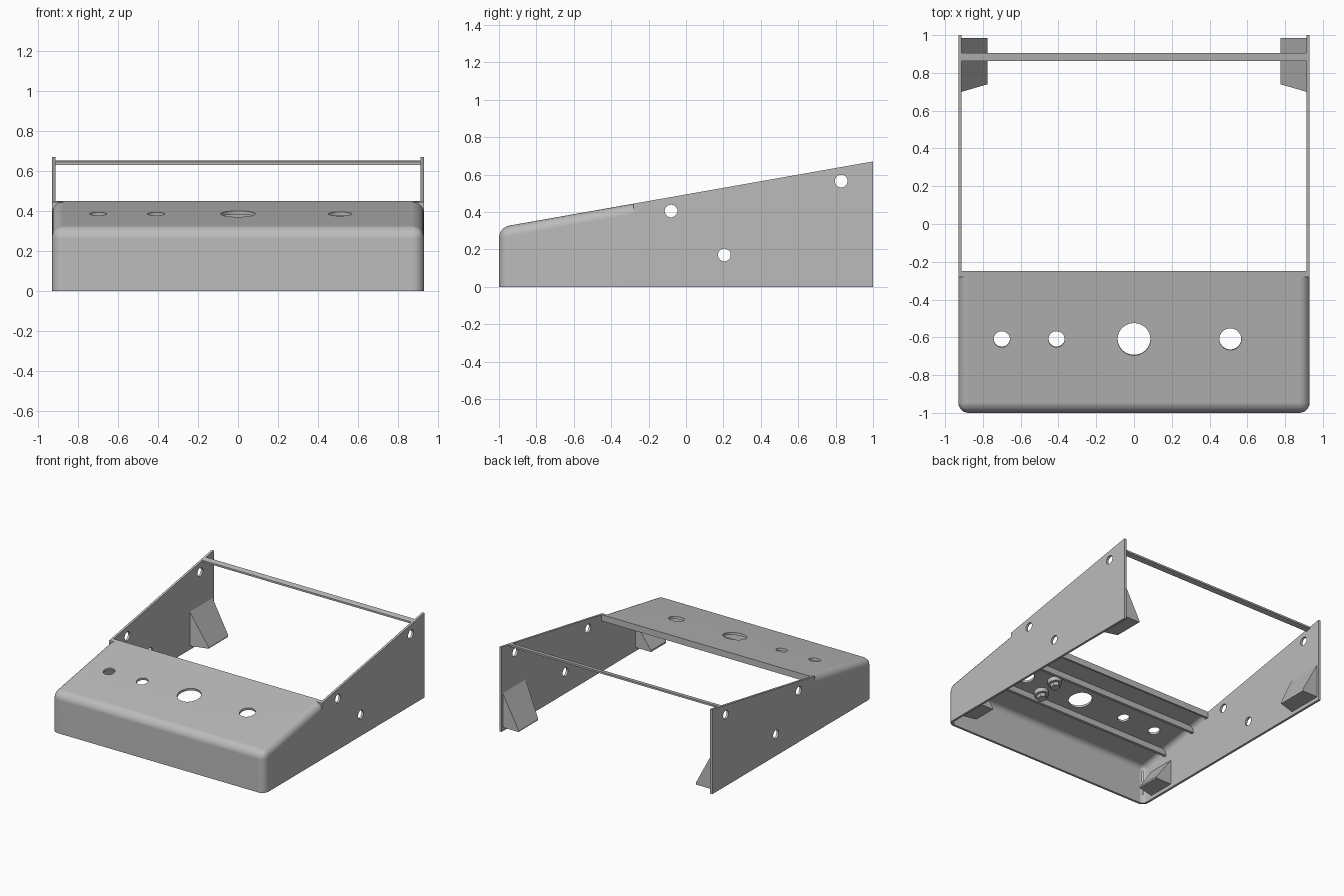
import bpy, bmesh, math
from mathutils import Matrix, Vector

cube = bpy.data.objects.get("Cube")
if cube:
    bpy.data.objects.remove(cube, do_unlink=True)

TILT = math.radians(10)
SLOPE = math.tan(TILT)
W, T = 0.93, 0.018                 # half width, sheet thickness

grey = bpy.data.materials.new("sheet_grey")
grey.use_nodes = True
COLOUR = (0.5, 0.5, 0.5, 1)
grey.diffuse_color = COLOUR
grey.node_tree.nodes["Principled BSDF"].inputs["Base Color"].default_value = COLOUR


def top(y):
    """Height of the sloping top line."""
    return 0.67 - SLOPE * (1 - y)


def finish(name, bm):
    bmesh.ops.recalc_face_normals(bm, faces=bm.faces)
    me = bpy.data.meshes.new(name)
    bm.to_mesh(me)
    bm.free()
    me.materials.append(grey)
    ob = bpy.data.objects.new(name, me)
    bpy.context.collection.objects.link(ob)
    return ob


def prism(name, profile, x0, x1, radius=0):
    """Extrude a (y, z) profile along x; radius rounds front corners and top edges."""
    bm = bmesh.new()
    a = [bm.verts.new((x0, y, z)) for y, z in profile]
    b = [bm.verts.new((x1, y, z)) for y, z in profile]
    bm.faces.new(a)
    bm.faces.new(b[::-1])
    n = len(a)
    for i in range(n):
        j = (i + 1) % n
        bm.faces.new((a[i], b[i], b[j], a[j]))
    if radius:
        # profile order: front bottom, front top, back top, back bottom
        pairs = [(a[0], a[1]), (b[0], b[1]), (a[1], b[1]), (a[1], a[2]), (b[1], b[2])]
        bm.edges.ensure_lookup_table()
        edges = [e for e in bm.edges for p in pairs if set(e.verts) == set(p)]
        bmesh.ops.bevel(bm, geom=edges, offset=radius, segments=6, profile=0.5,
                        affect='EDGES', clamp_overlap=False)
    return finish(name, bm)


def cylinder(name, centre, radius, depth, rotation, sides=32):
    bm = bmesh.new()
    bmesh.ops.create_cone(bm, cap_ends=True, segments=sides, radius1=radius, radius2=radius,
                          depth=depth, matrix=Matrix.Translation(centre) @ rotation)
    return finish(name, bm)


def cut(ob, cutters):
    """Subtract the cutters, bake the result and drop the cutters."""
    for c in cutters:
        m = ob.modifiers.new("cut", 'BOOLEAN')
        m.object, m.operation, m.solver = c, 'DIFFERENCE', 'EXACT'
        c.hide_render = True
    dg = bpy.context.evaluated_depsgraph_get()
    dg.update()
    me = bpy.data.meshes.new_from_object(ob.evaluated_get(dg))
    ob.modifiers.clear()
    ob.data = me
    for c in cutters:
        bpy.data.objects.remove(c, do_unlink=True)


def smooth(ob):
    bpy.ops.object.select_all(action='DESELECT')
    ob.select_set(True)
    bpy.context.view_layer.objects.active = ob
    bpy.ops.object.shade_smooth_by_angle(angle=math.radians(30))
    m = ob.modifiers.new("flat_panels", 'WEIGHTED_NORMAL')
    m.keep_sharp = True


TILT_X = Matrix.Rotation(TILT, 4, 'X')      # square to the sloping panel
ALONG_X = Matrix.Rotation(math.pi / 2, 4, 'Y')

# Front cover: rounded hollow wedge, open below and behind
BACK = -0.28
shell = prism("front_cover", [(-1, 0), (-1, top(-1)), (BACK, top(BACK)), (BACK, 0)], -W, W, 0.055)
yi, drop = -1 + T, T / math.cos(TILT)
hollow = prism("hollow", [(yi, -0.2), (yi, top(yi) - drop), (0.2, top(0.2) - drop), (0.2, -0.2)],
               -W + T, W - T, 0.055 - T)
holes = [cylinder("hole", (x, -0.61, top(-0.61)), r, 0.2, TILT_X)
         for x, r in ((-0.7, 0.043), (-0.41, 0.043), (0, 0.087), (0.51, 0.058))]
cut(shell, [hollow] + holes)
smooth(shell)

# Rear edge of the panel, folded downwards
END = -0.25
prism("panel_rear_lip", [(BACK, top(BACK)), (END, top(END)), (END, top(END) - 0.05),
                         (END - 0.015, top(END) - 0.05), (END - 0.015, top(END) - 0.018),
                         (BACK, top(BACK) - drop)], -W + T, W - T)

# Stiffening ribs under the panel
for name, y in (("front_rib", -0.75), ("rear_rib", -0.44)):
    z = top(y) - T
    c, s = math.cos(TILT), math.sin(TILT)
    prism(name, [(y + u * c - v * s, z + u * s + v * c)
                 for u, v in ((0, 0), (0.018, 0), (0.018, -0.055), (0, -0.055))], -W + T, W - T)

# Threaded fixings under the panel: round collar and hex nut
normal = Vector((0, -math.sin(TILT), math.cos(TILT)))
for name, y in (("front", -0.68), ("rear", -0.53)):
    base = Vector((0.31, y, top(y) - T))
    smooth(cylinder(name + "_fixing_collar", base - normal * 0.018, 0.052, 0.036, TILT_X))
    cylinder(name + "_fixing_nut", base - normal * 0.045, 0.036, 0.04, TILT_X, 6)

# Side plates with holes, and the four corner feet
for side, s in (("left", 1), ("right", -1)):
    plate = prism(side + "_side_plate", [(BACK, 0), (BACK, top(BACK)), (1, top(1)), (1, 0)],
                  s * (W - T), s * W)
    cut(plate, [cylinder("hole", (s * W, y, z), 0.034, 0.2, ALONG_X)
                for y, z in ((-0.08, 0.405), (0.205, 0.17), (0.83, 0.565))])
    smooth(plate)
    xw, xi = s * (W - T), s * 0.775
    # end: straight end, wall: far end at the plate, inner: far end at the toe
    for place, end, wall, inner, height in (("rear", 0.985, 0.70, 0.74, 0.30),
                                            ("front", -0.67, -0.89, -0.86, 0.23)):
        bm = bmesh.new()
        for p in ((xw, end, 0.03), (xw, wall, 0.03), (xi, end, 0.03), (xi, inner, 0.03),
                  (xw, end, height), (xw, wall, height), (xi, end, 0.042), (xi, inner, 0.042)):
            bm.verts.new(p)
        bmesh.ops.convex_hull(bm, input=bm.verts)
        bmesh.ops.dissolve_limit(bm, angle_limit=0.02, verts=bm.verts, edges=bm.edges)
        finish(f"{side}_{place}_foot", bm)

# Rear cross bar, flush with the sloping top line
prism("rear_cross_bar", [(0.862, top(0.862)), (0.905, top(0.905)),
                         (0.905, top(0.905) - 0.014), (0.862, top(0.862) - 0.014)], -W + T, W - T)
